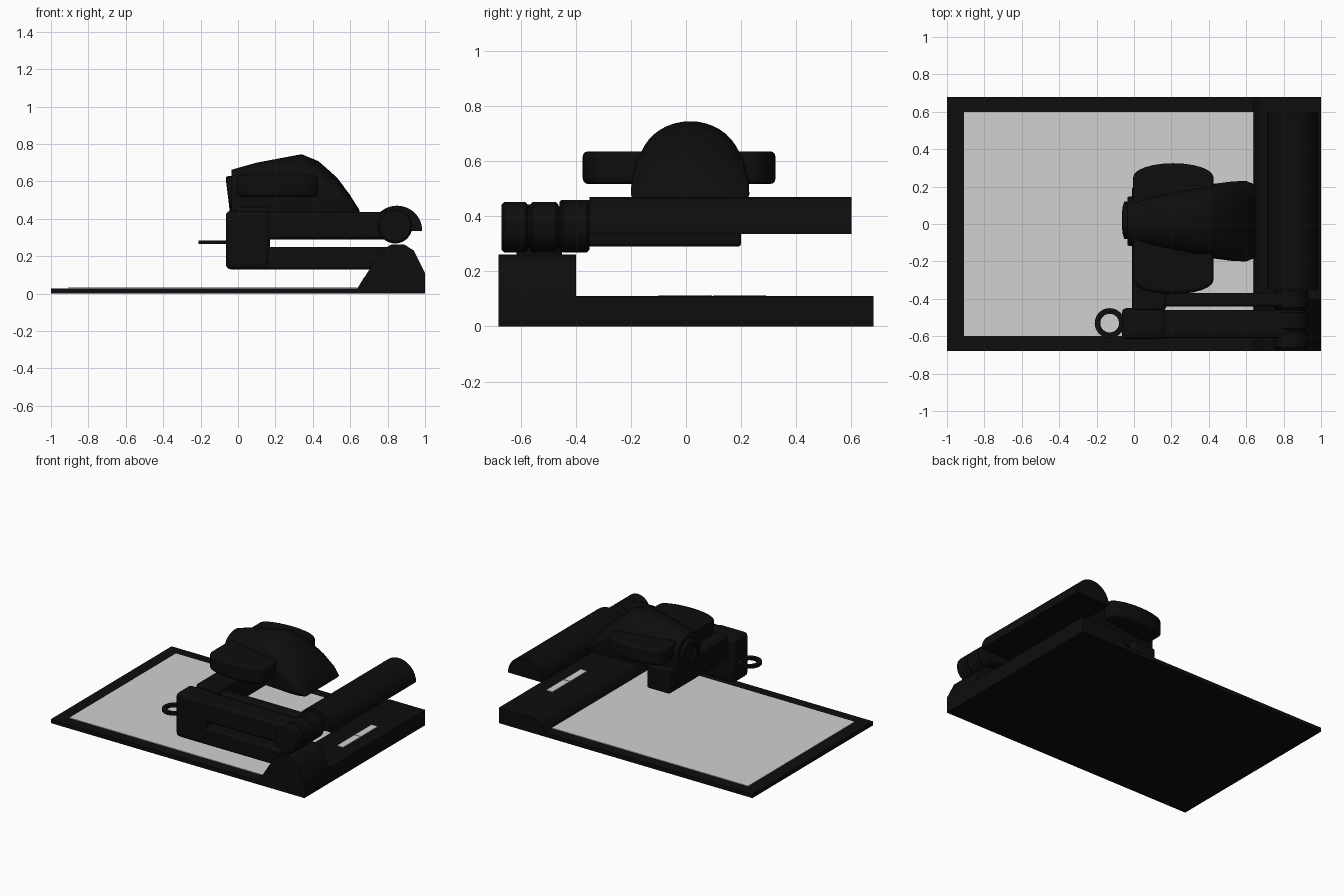
import bpy, bmesh, math
from mathutils import Matrix, Vector

if "Cube" in bpy.data.objects:
    bpy.data.objects.remove(bpy.data.objects["Cube"])


def material(name, rgb):
    m = bpy.data.materials.new(name)
    m.diffuse_color = (*rgb, 1)
    m.use_nodes = True
    m.node_tree.nodes["Principled BSDF"].inputs["Base Color"].default_value = m.diffuse_color
    return m


BLACK = material("matte_black", (0.004, 0.004, 0.004))
WHITE = material("panel_white", (0.64, 0.64, 0.64))


def finish(bm, name, mat, bevel=0, segments=3):
    bmesh.ops.recalc_face_normals(bm, faces=bm.faces)
    me = bpy.data.meshes.new(name)
    bm.to_mesh(me)
    bm.free()
    me.materials.append(mat)
    ob = bpy.data.objects.new(name, me)
    bpy.context.collection.objects.link(ob)
    if bevel:
        b = ob.modifiers.new("rounding", "BEVEL")
        b.width, b.segments, b.limit_method = bevel, segments, "ANGLE"
    bpy.ops.object.select_all(action="DESELECT")
    ob.select_set(True)
    bpy.context.view_layer.objects.active = ob
    bpy.ops.object.shade_smooth_by_angle(angle=math.radians(35))
    return ob


def box(name, x, y, z, mat=BLACK, bevel=0):
    bm = bmesh.new()
    bmesh.ops.create_cube(bm, size=1)
    for v in bm.verts:
        v.co = [(r[0] + r[1]) / 2 + c * (r[1] - r[0]) for r, c in zip((x, y, z), v.co)]
    return finish(bm, name, mat, bevel)


def extrude(name, pts, axis, lo, hi, bevel=0):
    """Extrude a closed profile along y (xz points) or z (xy points)."""
    bm = bmesh.new()
    at = (lambda a, b, t: (a, t, b)) if axis == "y" else (lambda a, b, t: (a, b, t))
    f = bm.faces.new([bm.verts.new(at(a, b, lo)) for a, b in pts])
    r = bmesh.ops.extrude_face_region(bm, geom=[f])
    shift = Vector(at(0, 0, hi - lo))
    bmesh.ops.translate(bm, vec=shift, verts=[g for g in r["geom"] if isinstance(g, bmesh.types.BMVert)])
    return finish(bm, name, BLACK, bevel)


def arc(cx, cz, r, a0, a1, n):
    return [(cx + r * math.cos(math.radians(a0 + (a1 - a0) * i / n)),
             cz + r * math.sin(math.radians(a0 + (a1 - a0) * i / n))) for i in range(n + 1)]


def lathe(name, profile, matrix, closed=False, n=40):
    """Spin (radius, height) points around local z, then place by matrix."""
    bm = bmesh.new()
    rings = [[bm.verts.new(matrix @ Vector((r * math.cos(k * math.tau / n), r * math.sin(k * math.tau / n), h)))
              for k in range(n)] for r, h in profile]
    pairs = list(zip(rings, rings[1:])) + ([(rings[-1], rings[0])] if closed else [])
    for a, b in pairs:
        for k in range(n):
            bm.faces.new((a[k], a[(k + 1) % n], b[(k + 1) % n], b[k]))
    if not closed:
        bm.faces.new(rings[0])
        bm.faces.new(rings[-1])
    return finish(bm, name, BLACK)


# Flat board and white working surface
box("base_board", (-1, 1), (-0.68, 0.68), (0, 0.028))
box("white_panel", (-0.91, 0.64), (-0.6, 0.6), (0.025, 0.032), WHITE)

# Raised housing along the right edge, with a pale control strip
extrude("base_housing", [(0.64, 0), (0.64, 0.03), (0.67, 0.08), (0.69, 0.1), (0.73, 0.11), (1, 0.11), (1, 0)],
        "y", -0.68, 0.68)
for i, (lo, hi) in enumerate(((-0.1, 0.095), (0.1, 0.29))):
    box(f"control_strip_{i}", (0.85, 0.9), (lo, hi), (0.108, 0.115), WHITE)

# Pedestal carrying the arms
extrude("pedestal", [(0.64, 0), (0.64, 0.03), (0.77, 0.235), (0.82, 0.262), (0.89, 0.262),
                     (0.94, 0.23), (1, 0.11), (1, 0)], "y", -0.68, -0.4)

# Three hinge knuckles around the y axis
turn = Matrix.Rotation(math.radians(-90), 4, "X")
for i, (lo, hi) in enumerate(((-0.67, -0.573), (-0.567, -0.463), (-0.457, -0.35))):
    h, r = hi - lo, 0.092
    lathe(f"hinge_knuckle_{i}", [(r - 0.01, 0), (r, 0.01), (r, h - 0.01), (r - 0.01, h)],
          Matrix.Translation((0.84, lo, 0.36)) @ turn)
lathe("hinge_pin", [(0.075, 0), (0.075, 0.3)], Matrix.Translation((0.84, -0.66, 0.36)) @ turn)

# Half-round lamp bar
extrude("lamp_bar", arc(0.85, 0.335, 0.135, 0, 180, 24), "y", -0.35, 0.6)

# Folded arms, end grip and cross bar to the head
box("lower_arm", (-0.03, 0.8), (-0.61, -0.46), (0.13, 0.25), bevel=0.015)
box("upper_arm", (-0.03, 0.84), (-0.61, -0.46), (0.29, 0.437), bevel=0.02)
box("side_arm", (-0.01, 0.84), (-0.44, -0.37), (0.29, 0.437), bevel=0.012)
box("end_grip", (-0.065, 0.17), (-0.615, -0.45), (0.13, 0.442), bevel=0.025)
box("cross_bar", (-0.01, 0.17), (-0.46, 0.2), (0.29, 0.46), bevel=0.012)

# Pull ring on the grip
lathe("pull_ring", [(0.05, -0.01), (0.08, -0.01), (0.08, 0.01), (0.05, 0.01)],
      Matrix.Translation((-0.13, -0.53, 0.275)), closed=True)
box("ring_tab", (-0.075, -0.04), (-0.57, -0.49), (0.265, 0.285))

# Camera head: arched sections lofted along x (x, half width, top z, bottom z)
sections = [(-0.035, 0.13, 0.662, 0.42), (0.1, 0.15, 0.7, 0.42), (0.34, 0.185, 0.745, 0.425),
            (0.43, 0.2, 0.708, 0.43), (0.53, 0.213, 0.62, 0.432), (0.6, 0.215, 0.525, 0.434),
            (0.65, 0.195, 0.445, 0.434)]
bm = bmesh.new()
rings = []
for x, w, top, bot in sections:
    spring = bot + (top - bot) * 0.5
    pts = [(-w * 0.92, bot)] + [(-w * math.cos(a), spring + (top - spring) * math.sin(a))
                               for a in (math.pi * i / 20 for i in range(21))] + [(w * 0.92, bot)]
    rings.append([bm.verts.new((x, 0.015 + y, z)) for y, z in pts])
for a, b in zip(rings, rings[1:]):
    for k in range(len(a)):
        j = (k + 1) % len(a)
        bm.faces.new((a[k], a[j], b[j], b[k]))
bm.faces.new(rings[0])
bm.faces.new(rings[-1])
finish(bm, "camera_head", BLACK)

# Side wings of the head: one slab with bowed ends
wing = []
for s in (1, -1):
    wing += [(0.21 + s * 0.215 * math.cos(a), -0.025 + s * (0.275 + 0.075 * math.sin(a)))
             for a in (math.pi * i / 12 for i in range(13))]
extrude("side_wings", wing, "z", 0.517, 0.636, bevel=0.02)

# Lens ring on the left end of the head
tilt = Matrix.Translation((-0.025, 0.02, 0.53)) @ Matrix.Rotation(math.radians(-97), 4, "Y")
lathe("lens_ring", [(0.1, -0.03), (0.1, 0.025), (0.085, 0.03), (0.065, 0.03), (0.06, 0.005), (0.01, 0.01)], tilt)
